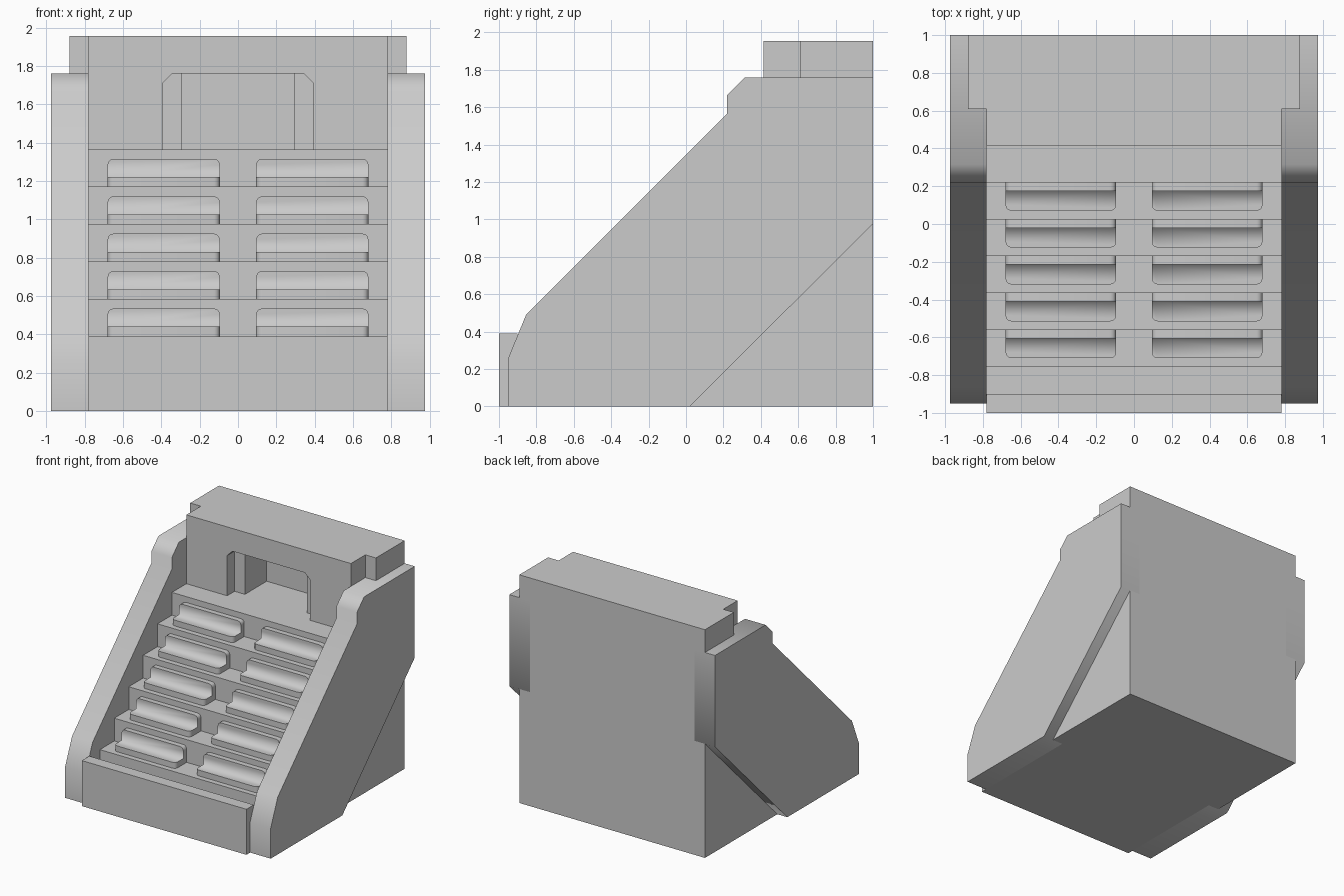
import bpy, bmesh, math
from mathutils import Vector

if "Cube" in bpy.data.objects:
    bpy.data.objects.remove(bpy.data.objects["Cube"])


def prism(name, pts, axis, lo, hi, mirror=False, smooth=None):
    """Extrude a 2D outline along an axis: x takes (y,z), y takes (x,z), z takes (x,y)."""
    def place(p, h):
        return {'x': (h, p[0], p[1]), 'y': (p[0], h, p[1]), 'z': (p[0], p[1], h)}[axis]
    bm = bmesh.new()
    a = [bm.verts.new(place(p, lo)) for p in pts]
    b = [bm.verts.new(place(p, hi)) for p in pts]
    bm.faces.new(a)
    bm.faces.new(b[::-1])
    n = len(pts)
    for i in range(n):
        j = (i + 1) % n
        bm.faces.new((a[i], b[i], b[j], a[j]))
    bmesh.ops.recalc_face_normals(bm, faces=bm.faces)
    return finish(name, bm, mirror, smooth)


def finish(name, bm, mirror=False, smooth=None):
    me = bpy.data.meshes.new(name)
    bm.to_mesh(me)
    bm.free()
    ob = bpy.data.objects.new(name, me)
    bpy.context.collection.objects.link(ob)
    bpy.ops.object.select_all(action='DESELECT')
    ob.select_set(True)
    bpy.context.view_layer.objects.active = ob
    if smooth:
        bpy.ops.object.shade_smooth_by_angle(angle=math.radians(smooth))
    if mirror:
        ob.modifiers.new("Mirror", 'MIRROR')
    return ob


def rect(a0, a1, b0, b1):
    return [(a0, b0), (a1, b0), (a1, b1), (a0, b1)]


STEP = 0.195
TOP = 1.955

# Stepped body with a front board and a groove behind it
profile = [(1, 0), (-1, 0), (-1, 0.39), (-0.9, 0.39), (-0.9, STEP)]
for i in range(6):
    y = -0.755 + i * STEP
    profile += [(y, STEP * (i + 1)), (y, STEP * (i + 2))]
profile += [(1, STEP * 7)]
prism("stepped_body", profile, 'x', -0.78, 0.78)

# Sloping side panels
prism("side_panel", [(0.02, 0), (-0.95, 0), (-0.95, 0.26), (-0.855, 0.49), (0.22, 1.565),
                     (0.22, 1.665), (0.315, 1.76), (1, 1.76), (1, 0.977)],
      'x', 0.78, 0.975, mirror=True, smooth=50)

# Inset lower back corners and raised shoulders
prism("lower_back_corner", [(0.02, 0), (1, 0), (1, 0.977)], 'x', 0.78, 0.88, mirror=True)
prism("top_shoulder", rect(0.61, 1, 1.76, TOP), 'x', 0.78, 0.88, mirror=True)

# Head block with a two-stage recess
head = prism("head_block", rect(-0.78, 0.78, 0.415, 1), 'z', STEP * 7, TOP)
cutters = [
    prism("recess_front", [(-0.393, 1.2), (0.393, 1.2), (0.393, 1.71), (0.343, 1.76),
                           (-0.343, 1.76), (-0.393, 1.71)], 'y', 0.3, 0.515),
    prism("recess_back", rect(-0.295, 0.295, 1.2, 1.76), 'y', 0.4, 0.81)]
bpy.context.view_layer.objects.active = head
for c in cutters:
    c.hide_render = True
    mod = head.modifiers.new("Cut", 'BOOLEAN')
    mod.operation = 'DIFFERENCE'
    mod.solver = 'EXACT'
    mod.object = c
    bpy.ops.object.modifier_apply(modifier=mod.name)
for c in cutters:
    bpy.data.objects.remove(c)


# L-shaped trays with rounded corners, a mirrored pair on each step
def tray(name, y, z):
    ob = prism(name, [(y, z), (y - 0.15, z), (y - 0.15, z + 0.05), (y - 0.045, z + 0.05),
                      (y - 0.045, z + 0.145), (y, z + 0.145)], 'x', 0.095, 0.68)
    bm = bmesh.new()
    bm.from_mesh(ob.data)
    corners = []
    for e in bm.edges:
        d = (e.verts[0].co - e.verts[1].co)
        mid = (e.verts[0].co + e.verts[1].co) / 2
        front = abs(d.z) > 0.01 and abs(mid.y - (y - 0.15)) < 1e-3
        upper = abs(d.y) > 0.01 and abs(mid.z - (z + 0.145)) < 1e-3
        if front or upper:
            corners.append(e)
    bmesh.ops.bevel(bm, geom=corners, offset=0.03, segments=3, profile=0.5, affect='EDGES')
    bmesh.ops.recalc_face_normals(bm, faces=bm.faces)
    # Inner corner stays soft, outer edges stay crisp
    for f in bm.faces:
        f.smooth = True
    for e in bm.edges:
        if e.is_manifold:
            e.smooth = e.calc_face_angle_signed() < math.radians(35)
    bm.to_mesh(ob.data)
    bm.free()
    ob.modifiers.new("Mirror", 'MIRROR')


for i in range(5):
    tray(f"tray_{i + 1}", -0.56 + i * STEP, STEP * (i + 2))
